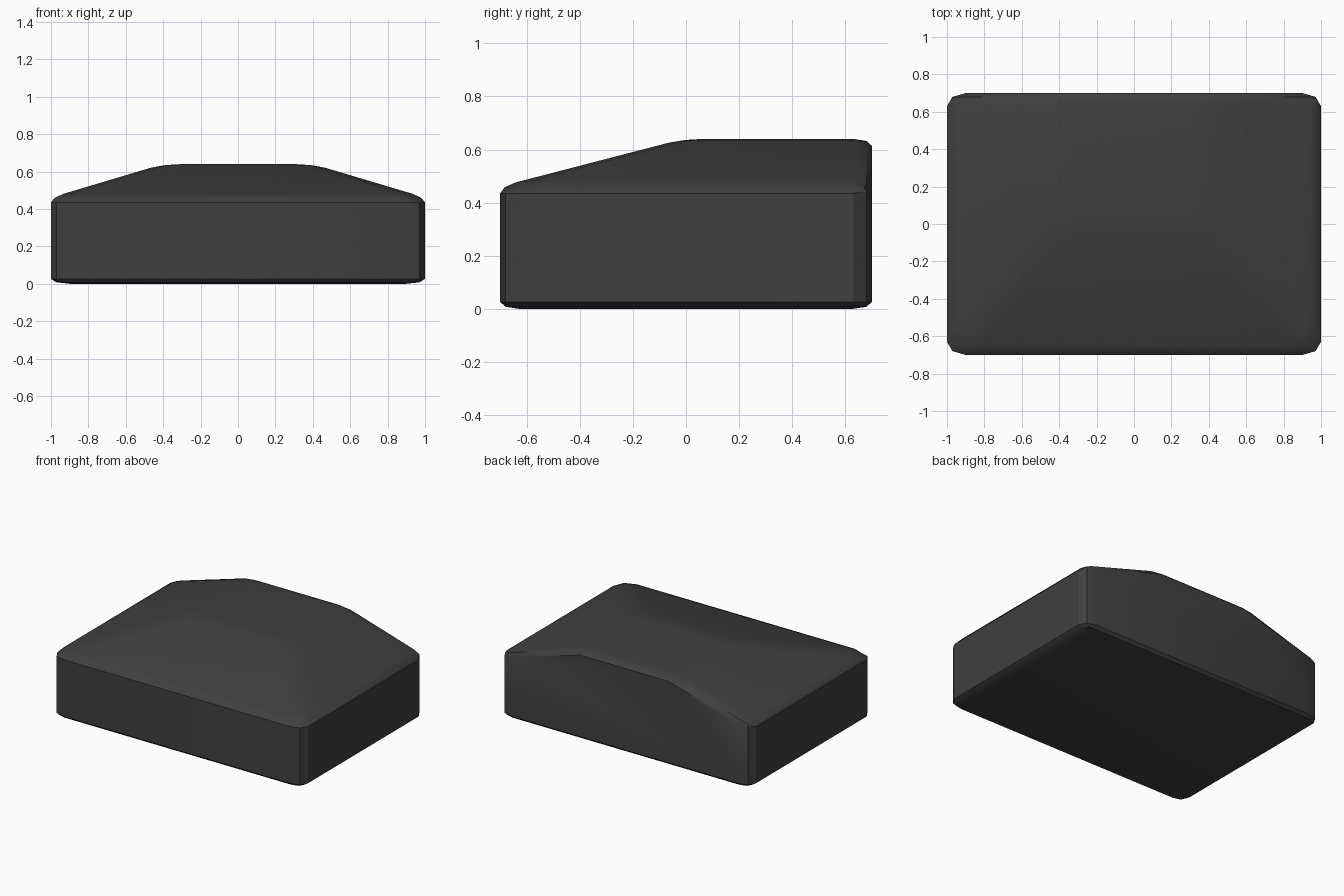
import bpy, bmesh
from mathutils import Matrix

if "Cube" in bpy.data.objects:
    bpy.data.objects.remove(bpy.data.objects["Cube"])

SX, SY, SZ = 2.0, 1.4, 0.52   # bevel is made in unit space, then stretched

# Body outline: base, eaves and raised top running to the back
base = [(-1, -0.7, 0), (1, -0.7, 0), (1, 0.7, 0), (-1, 0.7, 0)]
eaves = [(x, y, 0.461) for x, y, _ in base]
top = [(-0.4, -0.01, 0.64), (0.4, -0.01, 0.64), (0.4, 0.7, 0.64), (-0.4, 0.7, 0.64)]

bm = bmesh.new()
v = [bm.verts.new((x / SX, y / SY, z / SZ)) for x, y, z in base + eaves + top]
faces = [
    (3, 2, 1, 0),                 # bottom
    (0, 1, 5, 4),                 # front
    (1, 2, 6, 5), (3, 0, 4, 7),   # sides
    (2, 3, 7, 11, 10, 6),         # back with raised middle
    (4, 5, 9, 8),                 # front slope
    (5, 6, 10, 9), (7, 4, 8, 11), # side slopes
    (8, 9, 10, 11),               # flat top
]
for f in faces:
    bm.faces.new([v[i] for i in f])

# Soft edges all round
bmesh.ops.bevel(bm, geom=bm.edges[:], offset=0.05, offset_type='OFFSET',
                segments=2, profile=0.5, affect='EDGES', clamp_overlap=True)
bmesh.ops.transform(bm, matrix=Matrix.Diagonal((SX, SY, SZ, 1)), verts=bm.verts)
bmesh.ops.recalc_face_normals(bm, faces=bm.faces)

mesh = bpy.data.meshes.new("sloped_block")
bm.to_mesh(mesh)
bm.free()
block = bpy.data.objects.new("sloped_block", mesh)
bpy.context.collection.objects.link(block)

# Dark grey finish
mat = bpy.data.materials.new("dark_grey")
mat.diffuse_color = (0.05, 0.05, 0.05, 1)
mat.use_nodes = True
mat.node_tree.nodes["Principled BSDF"].inputs["Base Color"].default_value = mat.diffuse_color
mesh.materials.append(mat)

bpy.context.view_layer.objects.active = block
block.select_set(True)
bpy.ops.object.shade_smooth_by_angle(angle=0.52)
